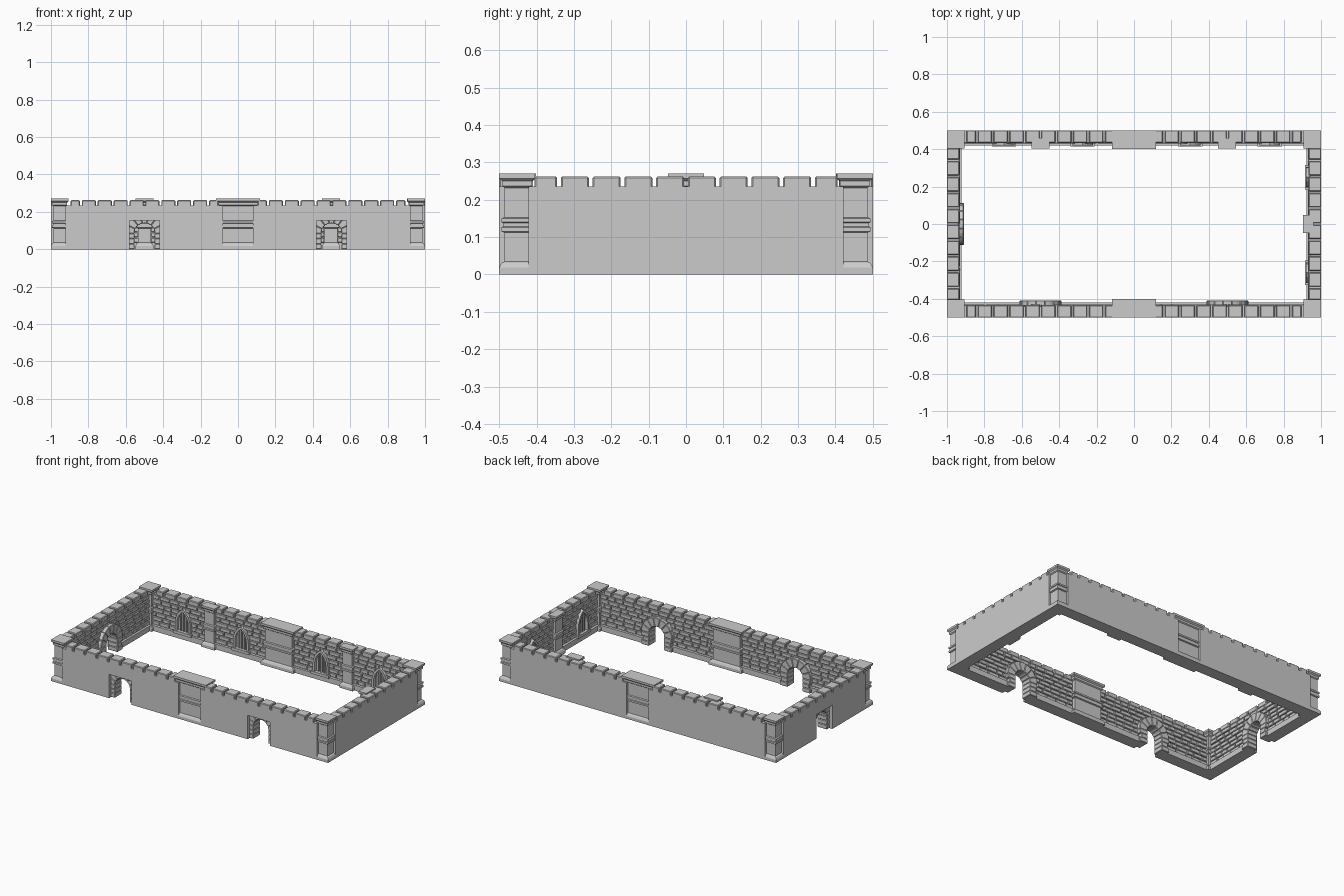
import bpy, bmesh, math, random
from mathutils import Matrix

if "Cube" in bpy.data.objects:
    bpy.data.objects.remove(bpy.data.objects["Cube"])

random.seed(4)

# ---------- helpers: u runs along a wall, v is depth inward from the outer face ----------
def prism(bm, poly, v0, v1):
    a = [bm.verts.new((u, v0, z)) for u, z in poly]
    b = [bm.verts.new((u, v1, z)) for u, z in poly]
    n = len(poly)
    bm.faces.new(a)
    bm.faces.new(b[::-1])
    for i in range(n):
        bm.faces.new((a[i], b[i], b[(i + 1) % n], a[(i + 1) % n]))

def box(bm, u0, u1, v0, v1, z0, z1):
    prism(bm, [(u0, z0), (u1, z0), (u1, z1), (u0, z1)], v0, v1)

def finish(bm, name, mat, bevel=0):
    bmesh.ops.recalc_face_normals(bm, faces=bm.faces)
    me = bpy.data.meshes.new(name)
    bm.to_mesh(me)
    bm.free()
    ob = bpy.data.objects.new(name, me)
    ob.matrix_world = mat
    bpy.context.collection.objects.link(ob)
    if bevel:
        m = ob.modifiers.new("chamfer", 'BEVEL')
        m.width, m.segments = bevel, 1

def free_spans(lo, hi, blocks):
    out = []
    for c, h in sorted(blocks):
        if c - h > lo:
            out.append((lo, c - h))
        lo = max(lo, c + h)
    if hi > lo:
        out.append((lo, hi))
    return out

# moulded pillar: rectangular rings following a (height, inset) profile
PROFILE = [(0, 0), (.018, 0), (.03, .006), (.035, .014), (.112, .014), (.115, .006), (.126, .006),
           (.128, .01), (.138, .01), (.14, .006), (.15, .006), (.153, .014), (.232, .014),
           (.237, .008), (.25, .008), (.257, 0), (.27, 0)]

def pillar(name, u0, u1, v0, v1, mat=Matrix(), side=1.0):
    bm = bmesh.new()
    rings = []
    for z, d in PROFILE:
        e = d * side
        rings.append([bm.verts.new(p) for p in ((u0 + e, v0 + d, z), (u1 - e, v0 + d, z),
                                                (u1 - e, v1 - d, z), (u0 + e, v1 - d, z))])
    bm.faces.new(rings[0])
    bm.faces.new(rings[-1])
    for a, b in zip(rings, rings[1:]):
        for i in range(4):
            j = (i + 1) % 4
            bm.faces.new((a[i], a[j], b[j], b[i]))
    finish(bm, name, mat)

# ---------- doorway: stacked jamb stones and a ring of wedge stones ----------
DOOR_W, DOOR_H, SPRING = .08, .155, .085

def doorway(name, c, mat):
    bm = bmesh.new()
    for s in (-1, 1):
        for k in range(3):
            outer = .11 if k % 2 == 0 else .1
            z0, z1 = SPRING * k / 3, SPRING * (k + 1) / 3
            u0, u1 = sorted((c + s * .054, c + s * outer))
            box(bm, u0, u1, .02, .092, z0, z1)
    n = 7
    for k in range(n):
        a0, am, a1 = (math.pi * (k + t) / n for t in (0, .5, 1))
        P = lambda r, a: (c + r * math.cos(a), SPRING + r * math.sin(a))
        prism(bm, [P(.054, a0), P(.112, a0), P(.112, am), P(.112, a1), P(.054, a1), P(.054, am)], .02, .09)
    finish(bm, name, mat, .003)

# ---------- blind pointed window: frame, bars and sill ----------
WIN, WZ, RIM = .055, .1, .014

def window(name, c, mat):
    bm = bmesh.new()
    r0, r1 = 2 * WIN, 2 * WIN - RIM
    e0, e1 = math.acos(WIN / r0), math.acos(WIN / r1)
    for s in (-1, 1):
        pts = [((c + s * WIN, .045), (c + s * (WIN - RIM), .045))]
        for k in range(5):
            t = k / 4
            pts.append(tuple((c + s * (r * math.cos(e * t) - WIN), WZ + r * math.sin(e * t))
                             for r, e in ((r0, e0), (r1, e1))))
        for (a, b), (d, e) in zip(pts, pts[1:]):
            prism(bm, [a, b, e, d], .055, .08)
    for u in (-.021, 0, .021):
        top = WZ + math.sqrt(r1 ** 2 - (abs(u) + WIN) ** 2)
        box(bm, c + u - .004, c + u + .004, .055, .07, .045, top + .004)
    box(bm, c - .065, c + .065, .055, .086, .03, .048)
    finish(bm, name, mat)

# ---------- one whole wall ----------
def wall(name, mat, end, tiles, doors=(), windows=(), narrow=(), wide=()):
    # core, left open at doorways and at the wide pillar niches
    bm = bmesh.new()
    for u0, u1 in free_spans(-end, end, [(d, DOOR_W) for d in doors] + [(w, .08) for w in wide]):
        box(bm, u0, u1, 0, .06, 0, .235)
    for d in doors:
        box(bm, d - DOOR_W, d + DOOR_W, 0, .06, DOOR_H, .235)
    finish(bm, name + "_core", mat)

    # plinth
    bm = bmesh.new()
    for u0, u1 in free_spans(-end, end, [(d, DOOR_W) for d in doors] + [(w, .1) for w in wide]):
        box(bm, u0, u1, .05, .079, 0, .035)
    finish(bm, name + "_plinth", mat)

    # brick courses
    bm = bmesh.new()
    rows, h = 7, .028
    for r in range(rows):
        z0 = .035 + r * h
        zm = z0 + h / 2
        blocks = [(p, .034) for p in narrow] + [(w, .1) for w in wide]
        for d in doors:
            k = .1 if zm < SPRING else math.sqrt(max(0, .01 - (zm - SPRING) ** 2))
            blocks.append((d, max(k, .082) if z0 < DOOR_H else k))
        for w in windows:
            k = WIN if zm < WZ else math.sqrt(max(0, 4 * WIN ** 2 - (zm - WZ) ** 2)) - WIN
            if k > 0:
                blocks.append((w, k))
        for lo, hi in free_spans(-end, end, blocks):
            u = lo
            while u < hi - .004:
                step = random.uniform(.045, .08) * (.6 if u == lo and r % 2 else 1)
                nxt = hi if hi - u - step < .025 else u + step
                box(bm, u + .002, nxt - .002, .055, random.uniform(.066, .07), z0 + .002, z0 + h - .002)
                u = nxt
    finish(bm, name + "_bricks", mat, .0025)

    # capstones
    bm = bmesh.new()
    for c, half in tiles:
        edges = [c - half] + [c + k * .085 for k in range(-4, 5)] + [c + half]
        for a, b in zip(edges, edges[1:]):
            box(bm, a + .005, b - .005, 0, .066, .23, .262)
    finish(bm, name + "_capstones", mat, .004)

    for i, d in enumerate(doors):
        doorway(f"{name}_doorway_{i}", d, mat)
    for i, w in enumerate(windows):
        window(f"{name}_window_{i}", w, mat)
    for i, p in enumerate(narrow):
        pillar(f"{name}_narrow_pillar_{i}", p - .048, p + .048, .04, .097, mat)
    for i, w in enumerate(wide):
        pillar(f"{name}_wide_pillar_{i}", w - .118, w + .118, 0, .098, mat, 1.5)

def place(x, y, deg):
    return Matrix.Translation((x, y, 0)) @ Matrix.Rotation(math.radians(deg), 4, 'Z')

long_tiles = [(-.5, .4), (.5, .4)]
wall("front_wall", place(0, -.5, 0), .921, long_tiles, doors=(-.5, .5), wide=(0,))
wall("back_wall", place(0, .5, 180), .921, long_tiles, windows=(-.725, -.3, .275, .695),
     narrow=(-.497, .5), wide=(0,))
wall("right_wall", place(1, 0, 90), .421, [(0, .41)], windows=(-.26, .25), narrow=(0,))
wall("left_wall", place(-1, 0, -90), .421, [(0, .41)], doors=(0,))

# corner pillars
for sx in (-1, 1):
    for sy in (-1, 1):
        x0, x1 = sorted((sx, sx * .905))
        y0, y1 = sorted((sy * .5, sy * .405))
        pillar("corner_pillar", x0, x1, y0, y1)
